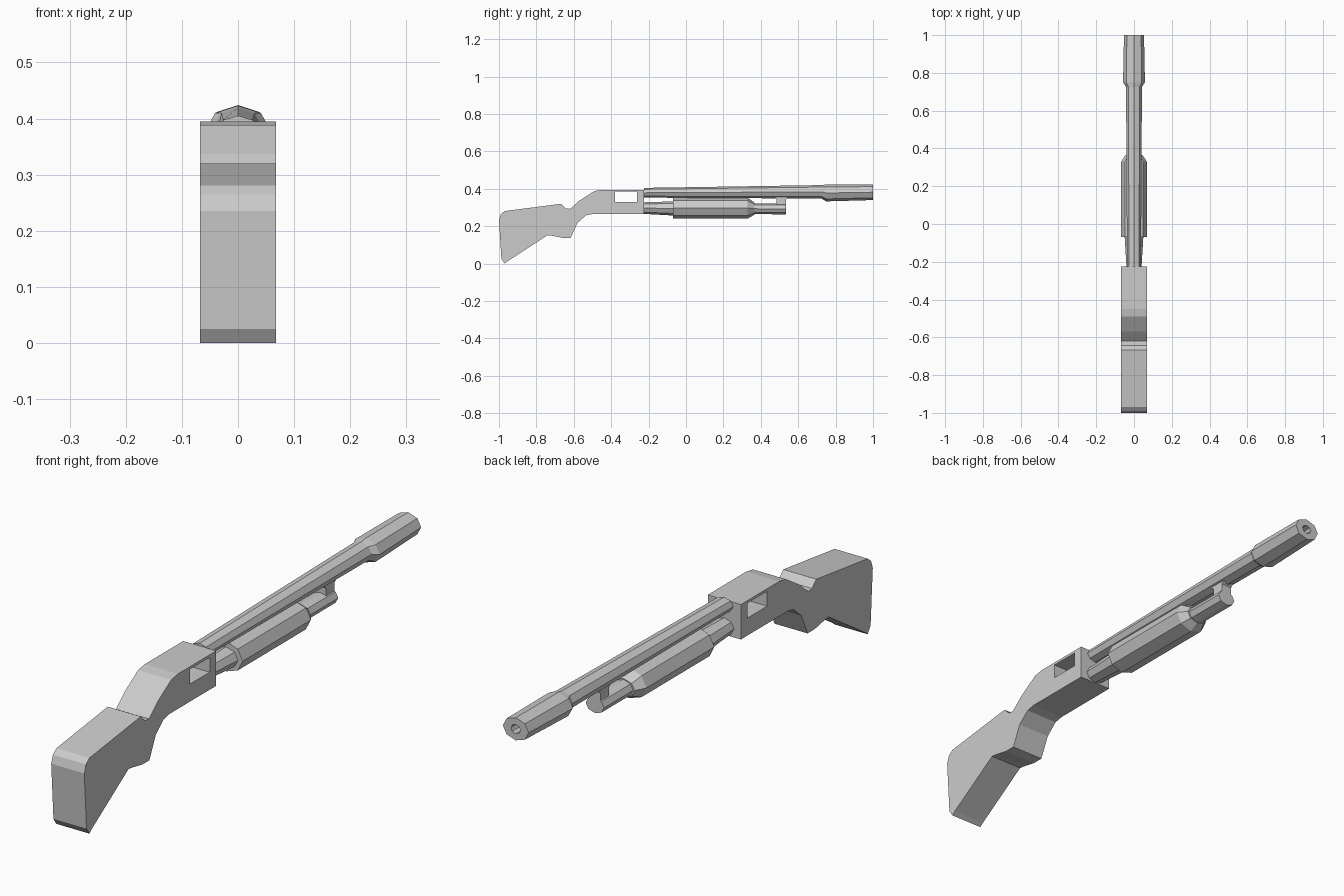
import bpy, bmesh
from math import sin, cos, pi

if "Cube" in bpy.data.objects:
    bpy.data.objects.remove(bpy.data.objects["Cube"])


def finish(name, bm):
    bmesh.ops.recalc_face_normals(bm, faces=bm.faces[:])
    mesh = bpy.data.meshes.new(name)
    bm.to_mesh(mesh)
    bm.free()
    obj = bpy.data.objects.new(name, mesh)
    bpy.context.collection.objects.link(obj)
    return obj


def loft_y(name, stations, sides=8):
    """Octagonal loft along y with a vertex on top; stations are (y, z, rx, rz)."""
    bm = bmesh.new()
    rings = []
    for y, z, rx, rz in stations:
        rings.append([bm.verts.new((rx * sin(2 * pi * i / sides), y,
                                    z + rz * cos(2 * pi * i / sides)))
                      for i in range(sides)])
    for a, b in zip(rings, rings[1:]):
        for i in range(sides):
            j = (i + 1) % sides
            bm.faces.new((a[i], a[j], b[j], b[i]))
    bm.faces.new(rings[0])
    bm.faces.new(rings[-1])
    return finish(name, bm)


def extrude_x(name, profile, half):
    """Extrude a (y, z) profile symmetrically across x."""
    bm = bmesh.new()
    face = bm.faces.new([bm.verts.new((-half, y, z)) for y, z in profile])
    new = bmesh.ops.extrude_face_region(bm, geom=[face])["geom"]
    bmesh.ops.translate(bm, vec=(2 * half, 0, 0),
                        verts=[v for v in new if isinstance(v, bmesh.types.BMVert)])
    return finish(name, bm)


# Stock and receiver in one slab
stock = extrude_x("stock_and_receiver", [
    (-0.97, 0.0), (-0.955, 0.012), (-0.74, 0.152), (-0.715, 0.149),
    (-0.66, 0.138), (-0.617, 0.138), (-0.58, 0.218), (-0.535, 0.258),
    (-0.5, 0.265), (-0.225, 0.265), (-0.225, 0.395), (-0.45, 0.395),
    (-0.49, 0.388), (-0.57, 0.337), (-0.62, 0.293), (-0.643, 0.295),
    (-0.668, 0.32), (-0.97, 0.281), (-0.99, 0.265), (-1.0, 0.235),
    (-0.987, 0.025)], 0.068)

# Ejection window through the receiver
cutter = extrude_x("window_cutter", [(-0.38, 0.33), (-0.263, 0.33),
                                     (-0.263, 0.385), (-0.38, 0.385)], 0.2)
cutter.hide_render = True
cutter.hide_set(True)
cut = stock.modifiers.new("window", "BOOLEAN")
cut.operation = "DIFFERENCE"
cut.solver = "EXACT"
cut.object = cutter

# Barrel with flared muzzle and recessed bore
loft_y("barrel", [
    (-0.225, 0.379, 0.037, 0.026), (0.725, 0.384, 0.042, 0.036),
    (0.75, 0.378, 0.058, 0.045), (1.0, 0.382, 0.053, 0.042),
    (1.0, 0.382, 0.02, 0.017), (0.92, 0.382, 0.02, 0.017)])

# Magazine tube
loft_y("magazine_tube", [
    (-0.225, 0.297, 0.04, 0.031), (-0.06, 0.295, 0.05, 0.038),
    (-0.04, 0.295, 0.04, 0.03), (0.535, 0.293, 0.038, 0.029)])

# Pump grip
loft_y("pump_grip", [
    (-0.07, 0.297, 0.068, 0.056), (0.33, 0.297, 0.068, 0.056),
    (0.365, 0.294, 0.045, 0.033)])

# Bracket joining barrel and tube
extrude_x("barrel_bracket", [
    (0.485, 0.3), (0.535, 0.3), (0.535, 0.345), (0.555, 0.362),
    (0.465, 0.362), (0.485, 0.345)], 0.022)
